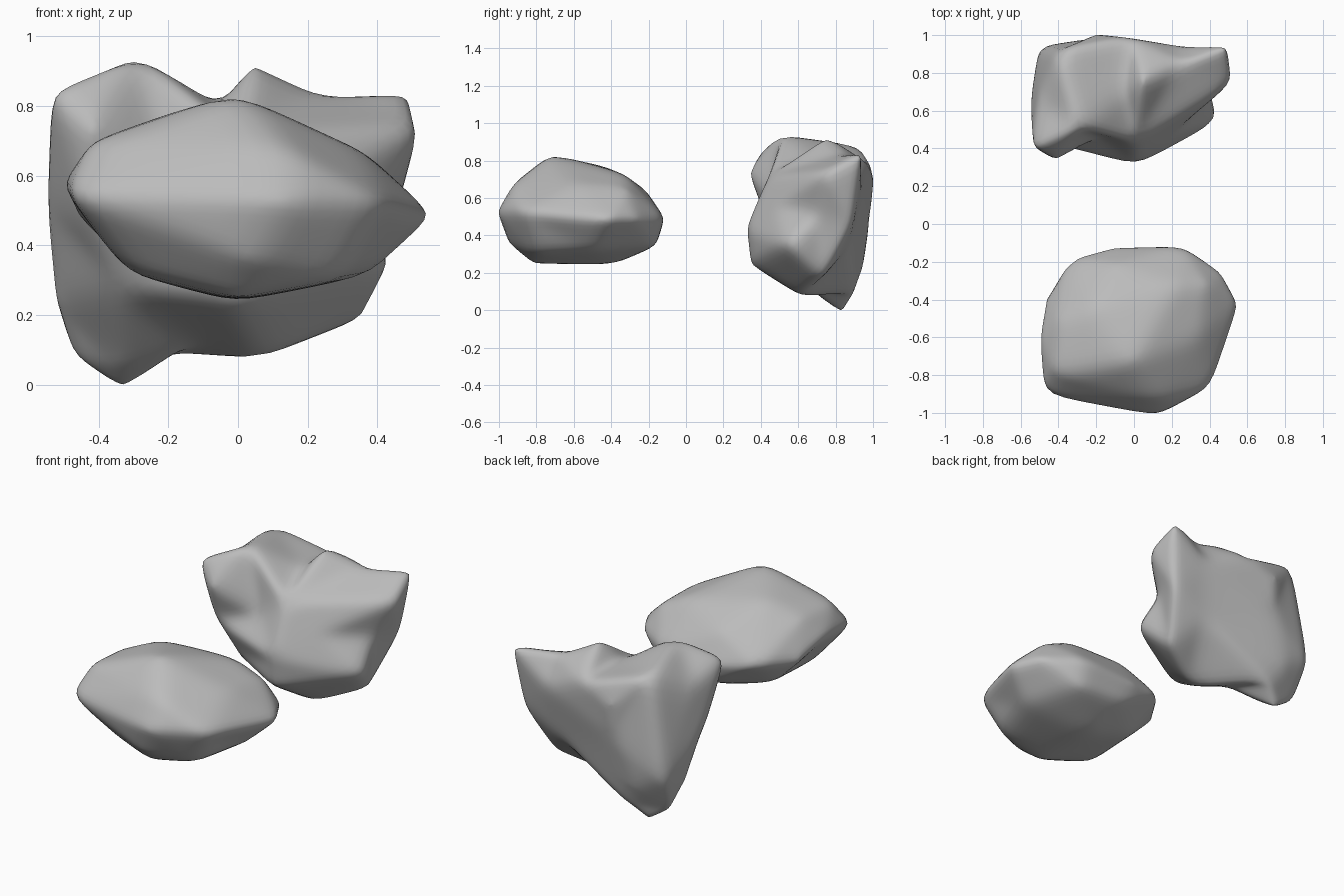
import bpy
import bmesh
from mathutils import Vector

cube = bpy.data.objects.get("Cube")
if cube:
    bpy.data.objects.remove(cube, do_unlink=True)

stone = bpy.data.materials.new("stone grey")
stone.use_nodes = True
grey = (0.5, 0.5, 0.5, 1)
stone.diffuse_color = grey
stone.node_tree.nodes["Principled BSDF"].inputs["Base Color"].default_value = grey


def worn_skin(directions, places, rounds):
    """Span a closed skin over the places, refine it and wear down its edges."""
    bm = bmesh.new()
    knots = [bm.verts.new(direction) for direction in directions]
    # The hull of the directions gives the facets, also where the rock is hollow
    bmesh.ops.convex_hull(bm, input=knots)
    for knot, place in zip(knots, places):
        if knot.is_valid:
            knot.co = place
    for level in range(3):
        bmesh.ops.subdivide_edges(bm, edges=bm.edges[:], cuts=1, use_grid_fill=True)
    for step in range(rounds):
        bmesh.ops.smooth_vert(bm, verts=bm.verts[:], factor=0.5,
                              use_axis_x=True, use_axis_y=True, use_axis_z=True)
    return bm


def make_rock(name, corners, centre, rounds):
    """Build a rock whose rounded skin passes through the given corners."""
    corners = [Vector(corner) for corner in corners]
    directions = [(corner - Vector(centre)).normalized() for corner in corners]
    places = corners
    # Push the control corners out by what the wear takes away
    for attempt in range(3):
        trial = worn_skin(directions, places, rounds)
        skin = [vert.co.copy() for vert in trial.verts]
        trial.free()
        gaps = [corner - min(skin, key=lambda co: (co - corner).length_squared)
                for corner in corners]
        places = [place + gap * 0.8 for place, gap in zip(places, gaps)]
    bm = worn_skin(directions, places, rounds)
    bmesh.ops.recalc_face_normals(bm, faces=bm.faces[:])
    for face in bm.faces:
        face.smooth = True
    mesh = bpy.data.meshes.new(name)
    bm.to_mesh(mesh)
    bm.free()
    mesh.materials.append(stone)
    rock = bpy.data.objects.new(name, mesh)
    bpy.context.collection.objects.link(rock)


# Front boulder: broad and low, with a blunt rim
boulder_top = [(0, -.74, .81), (-.2, -.45, .76), (.2, -.34, .72), (-.4, -.8, .68),
               (.1, -.91, .68), (.34, -.6, .67), (.38, -.32, .64), (-.4, -.5, .68),
               (-.08, -.22, .64)]
boulder_rim = [(-.49, -.6, .56), (-.46, -.87, .54), (.12, -1, .52), (.4, -.84, .52),
               (.54, -.44, .49), (.46, -.27, .5), (.25, -.13, .48), (-.1, -.13, .48),
               (-.33, -.21, .52), (-.46, -.4, .5)]
boulder_base = [(0, -.82, .26), (-.3, -.75, .33), (0, -.42, .25), (.38, -.5, .33),
                (-.05, -.17, .36), (.25, -.17, .36), (-.3, -.4, .34), (.3, -.8, .33),
                (.05, -.94, .36)]
make_rock("front_boulder", boulder_top + boulder_rim + boulder_base,
          (0, -.56, .52), 5)

# Rear crag: a hollowed crown with a side horn, and a leg at the bottom
crag_crown = [(-.38, .9, .86), (-.51, .42, .84), (-.42, .35, .74), (-.29, .52, .92),
              (-.05, .7, .82), (.05, .75, .91), (-.02, .97, .78), (-.2, 1, .7),
              (.25, .84, .83), (-.5, .66, .76), (.02, .46, .72)]
crag_horn = [(.48, .93, .82), (.5, .77, .74), (.25, .94, .65), (.44, .88, .48)]
crag_sides = [(-.54, .62, .5), (-.2, .98, .5), (.42, .56, .36), (.35, .73, .2),
              (0, .33, .43), (-.42, .42, .5), (-.17, .44, .58), (.22, .49, .56),
              (.18, .87, .33), (-.33, .5, .28), (0, .35, .26), (.41, .7, .5)]
crag_leg = [(-.33, .83, 0), (-.46, .83, .09), (-.24, .88, .08), (-.34, .74, .06),
            (-.52, .76, .25), (-.49, .92, .3), (-.3, .94, .22), (.09, .62, .09),
            (-.14, .66, .12)]
make_rock("rear_crag", crag_crown + crag_horn + crag_sides + crag_leg,
          (-.08, .68, .46), 5)
